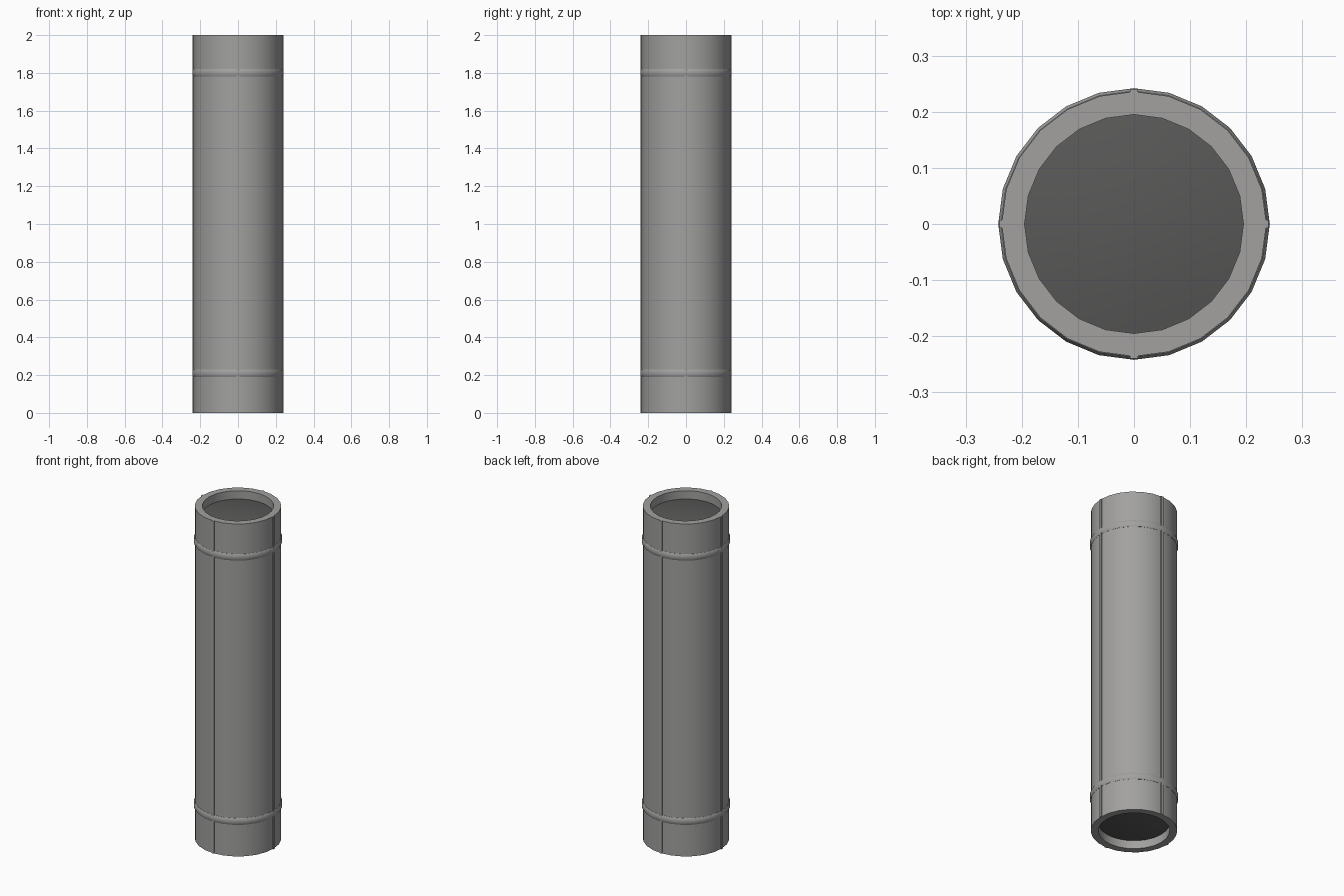
import bpy, bmesh, math

if "Cube" in bpy.data.objects:
    bpy.data.objects.remove(bpy.data.objects["Cube"])

SIDES = 24


def material(name, value):
    m = bpy.data.materials.new(name)
    m.diffuse_color = (value, value * 0.99, value * 0.975, 1)
    m.use_nodes = True
    m.node_tree.nodes["Principled BSDF"].inputs["Base Color"].default_value = m.diffuse_color
    return m


steel = material("grey steel", 0.36)
dark = material("dark grey cap", 0.10)


def lathe(name, profile, mat, closed=False):
    """Spin an (r, z) profile about z; r = 0 makes a pole."""
    bm = bmesh.new()
    rings = []
    for r, z in profile:
        if r == 0:
            rings.append([bm.verts.new((0, 0, z))] * SIDES)
        else:
            rings.append([bm.verts.new((r * math.cos(2 * math.pi * i / SIDES),
                                        r * math.sin(2 * math.pi * i / SIDES), z))
                          for i in range(SIDES)])
    pairs = list(zip(rings, rings[1:]))
    if closed:
        pairs.append((rings[-1], rings[0]))
    for a, b in pairs:
        for i in range(SIDES):
            j = (i + 1) % SIDES
            corners = list(dict.fromkeys((a[i], a[j], b[j], b[i])))
            if len(corners) > 2:
                bm.faces.new(corners)
    return finish(name, bm, mat)


def finish(name, bm, mat):
    bmesh.ops.recalc_face_normals(bm, faces=bm.faces)
    me = bpy.data.meshes.new(name)
    bm.to_mesh(me)
    bm.free()
    me.materials.append(mat)
    ob = bpy.data.objects.new(name, me)
    bpy.context.collection.objects.link(ob)
    bpy.ops.object.select_all(action='DESELECT')
    ob.select_set(True)
    bpy.context.view_layer.objects.active = ob
    bpy.ops.object.shade_smooth_by_angle(angle=math.radians(35))
    return ob


# Hollow tube wall
lathe("tube_wall", [(0.236, 0), (0.236, 2), (0.195, 2), (0.195, 0)], steel, True)

# Rounded clamp bands
for name, z in (("lower_band", 0.21), ("upper_band", 1.80)):
    lathe(name, [(0.225, z - 0.02), (0.237, z - 0.02), (0.242, z - 0.01),
                 (0.242, z + 0.01), (0.237, z + 0.02), (0.225, z + 0.02)], steel, True)

# Slightly domed caps recessed in both ends
for name, z, s in (("bottom_cap", 0.05, -1), ("top_cap", 1.95, 1)):
    lathe(name, [(0.196, z), (0.14, z + s * 0.010), (0.07, z + s * 0.017),
                 (0, z + s * 0.02), (0, z - s * 0.02), (0.196, z - s * 0.02)], dark, True)

# Four raised lengthwise seams
for k, side in enumerate(("right", "back", "left", "front")):
    a = k * math.pi / 2
    bm = bmesh.new()
    bmesh.ops.create_cube(bm, size=1)
    for v in bm.verts:
        x, y, z = 0.2325 + v.co.x * 0.015, v.co.y * 0.014, 1 + v.co.z * 2
        v.co = (x * math.cos(a) - y * math.sin(a), x * math.sin(a) + y * math.cos(a), z)
    finish(side + "_seam", bm, steel)
